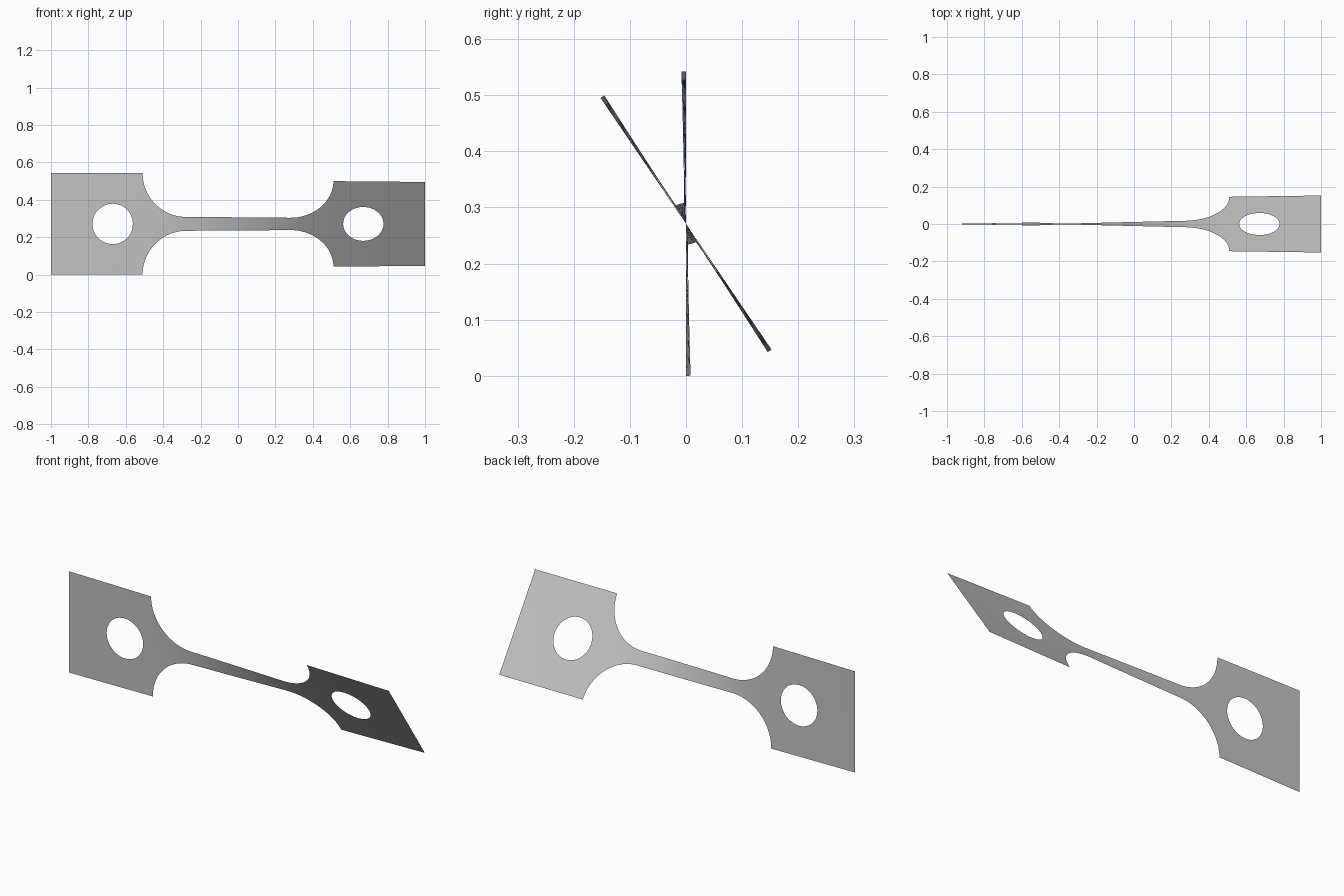
import bpy, bmesh, math
from mathutils import Vector

if "Cube" in bpy.data.objects:
    bpy.data.objects.remove(bpy.data.objects["Cube"], do_unlink=True)

GRIP_HALF = 0.271      # half width of the end plates
NECK_HALF = 0.037      # half width of the slim middle
SHOULDER = 0.51        # where the plates begin
R = GRIP_HALF - NECK_HALF
FILLET = SHOULDER - R  # where the shoulder arcs meet the neck
HOLE_X, HOLE_R = 0.67, 0.108
TWIST = math.radians(34.2)
ROWS = 16


def half_width(x):
    x = abs(x)
    if x <= FILLET:
        return NECK_HALF
    if x >= SHOULDER:
        return GRIP_HALF
    return GRIP_HALF - math.sqrt(max(R * R - (x - FILLET) ** 2, 0))


# Twist builds up fastest where the strip is narrowest
STEPS = 2000
total = [0.0]
for i in range(STEPS):
    total.append(total[-1] + half_width(-1 + 2 * (i + 0.5) / STEPS) ** -1.2)


def twisted(x, h):
    f = min(max((x + 1) / 2 * STEPS, 0), STEPS)
    i = min(int(f), STEPS - 1)
    a = TWIST * (total[i] + (f - i) * (total[i + 1] - total[i])) / total[-1]
    return Vector((x, -h * math.sin(a), GRIP_HALF + h * math.cos(a)))


def add_grid(bm, lines):
    """Skin neighbouring lines of flat (x, h) points with quads."""
    rows = [[bm.verts.new(twisted(*p)) for p in line] for line in lines]
    for a, b in zip(rows, rows[1:]):
        for j in range(len(a) - 1):
            bm.faces.new((a[j], b[j], b[j + 1], a[j + 1]))


bm = bmesh.new()

# Neck with curved shoulders
arc = [FILLET + R * math.sin(math.pi / 2 * i / 20) for i in range(1, 21)]
straight = [FILLET * (i / 12 - 1) for i in range(25)]
columns = [-x for x in reversed(arc)] + straight + arc
add_grid(bm, [[(x, half_width(x) * (2 * j / ROWS - 1)) for j in range(ROWS + 1)]
              for x in columns])

# End plates, each skinned from its round hole out to its rectangle
for side in (-1, 1):
    corners = [(SHOULDER, -GRIP_HALF), (1, -GRIP_HALF), (1, GRIP_HALF), (SHOULDER, GRIP_HALF)]
    rim = []
    for k in range(4):
        p, q = Vector(corners[k]), Vector(corners[(k + 1) % 4])
        rim += [p.lerp(q, j / ROWS) for j in range(ROWS)]
    rim.append(rim[0])
    centre = Vector((HOLE_X, 0))
    hole = [centre + (p - centre).normalized() * HOLE_R for p in rim]
    rings = [[a.lerp(b, t / 4) for a, b in zip(hole, rim)] for t in range(5)]
    add_grid(bm, [[(side * p.x, p.y) for p in ring] for ring in rings])

bmesh.ops.remove_doubles(bm, verts=bm.verts, dist=0.0002)
bmesh.ops.recalc_face_normals(bm, faces=bm.faces)
bm.faces.ensure_lookup_table()
if bm.faces[0].normal.y > 0:
    bmesh.ops.reverse_faces(bm, faces=bm.faces)

mesh = bpy.data.meshes.new("twisted_strip")
bm.to_mesh(mesh)
bm.free()
strip = bpy.data.objects.new("twisted_strip", mesh)
bpy.context.collection.objects.link(strip)

# Plain grey metal
grey = bpy.data.materials.new("plain_grey")
grey.use_nodes = True
colour = (0.55, 0.55, 0.55, 1)
grey.diffuse_color = colour
grey.node_tree.nodes["Principled BSDF"].inputs["Base Color"].default_value = colour
mesh.materials.append(grey)

bpy.context.view_layer.objects.active = strip
strip.select_set(True)
bpy.ops.object.shade_smooth_by_angle()
